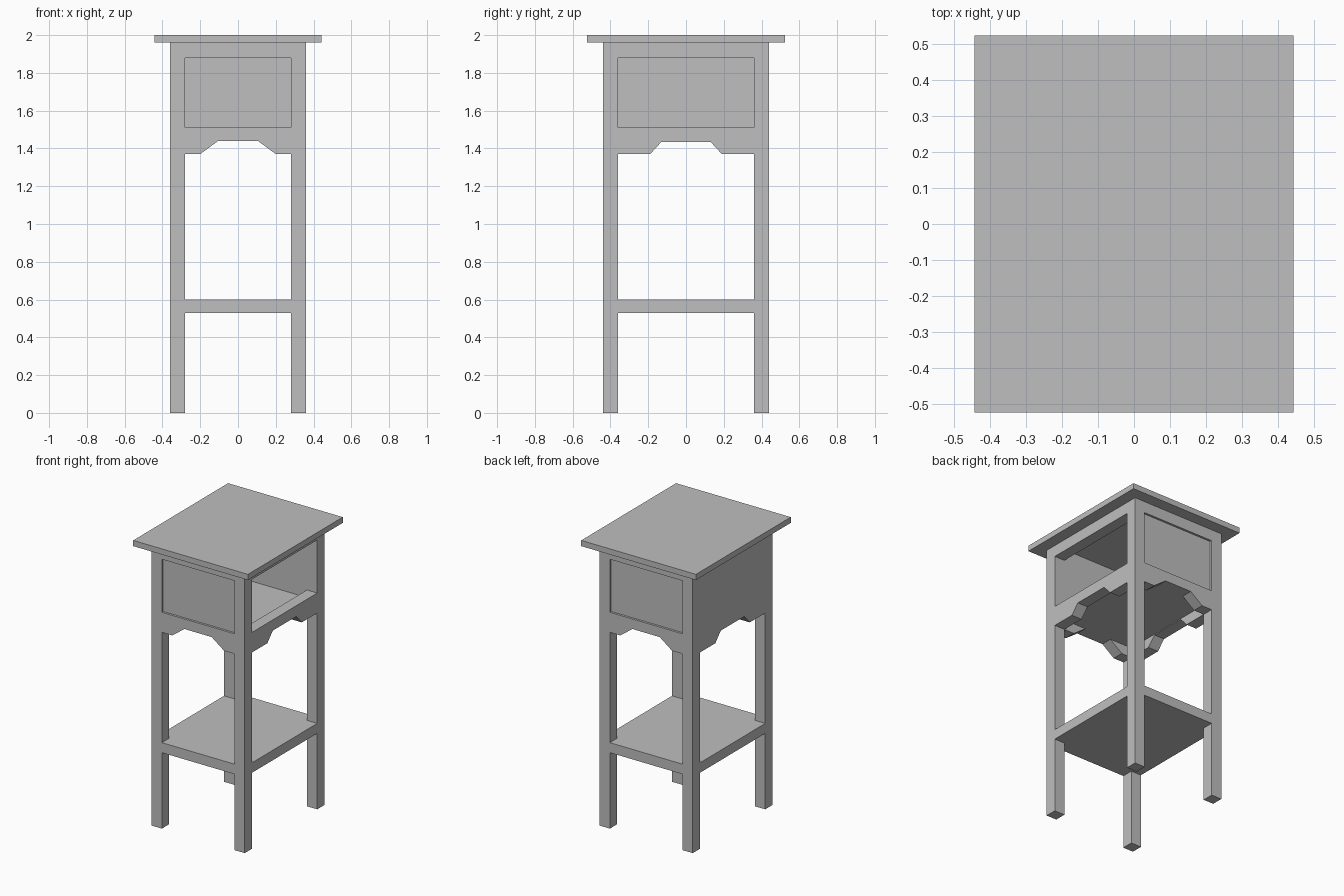
import bpy
import bmesh
from mathutils import Vector

cube = bpy.data.objects.get("Cube")
if cube:
    bpy.data.objects.remove(cube, do_unlink=True)

grey = bpy.data.materials.new("plain grey")
grey.use_nodes = True
GREY = (0.52, 0.52, 0.52, 1)
grey.diffuse_color = GREY
grey.node_tree.nodes["Principled BSDF"].inputs["Base Color"].default_value = GREY

HX, HY, LEG = 0.36, 0.44, 0.08            # half width, half depth, timber thickness
IX, IY = HX - LEG, HY - LEG               # inner faces of the legs
UNDER_TOP, OPEN_TOP, OPEN_BASE, APRON_BASE, ARCH = 1.96, 1.88, 1.51, 1.37, 1.44
INSET = 0.015


def finish(name, bm):
    bmesh.ops.recalc_face_normals(bm, faces=bm.faces)
    mesh = bpy.data.meshes.new(name)
    bm.to_mesh(mesh)
    bm.free()
    mesh.materials.append(grey)
    obj = bpy.data.objects.new(name, mesh)
    bpy.context.collection.objects.link(obj)
    return obj


def box(name, x, y, z):
    """Box spanning the given (low, high) ranges."""
    bm = bmesh.new()
    bmesh.ops.create_cube(bm, size=1)
    for v in bm.verts:
        v.co = Vector([(r[0] + r[1]) / 2 + c * (r[1] - r[0])
                       for c, r in zip(v.co, (x, y, z))])
    return finish(name, bm)


def apron(name, half, foot, crown, arch, place, depth):
    """Rail with a stepped arch, extruded through its thickness."""
    profile = [(-half, APRON_BASE), (-foot, APRON_BASE), (-crown, arch), (crown, arch),
               (foot, APRON_BASE), (half, APRON_BASE), (half, OPEN_BASE), (-half, OPEN_BASE)]
    bm = bmesh.new()
    face = bm.faces.new([bm.verts.new(place(a, z)) for a, z in profile])
    new = bmesh.ops.extrude_face_region(bm, geom=[face])["geom"]
    bmesh.ops.translate(bm, vec=depth, verts=[g for g in new if isinstance(g, bmesh.types.BMVert)])
    return finish(name, bm)


def span(side, inner, outer):
    return tuple(sorted((side * inner, side * outer)))


# Table top and lower shelf
box("table_top", (-0.443, 0.443), (-0.523, 0.523), (UNDER_TOP, 2.0))
box("shelf_middle", (-IX, IX), (-HY, HY), (0.53, 0.6))
for sx, side in ((1, "left"), (-1, "right")):
    box(f"shelf_edge_{side}", span(sx, IX, HX), (-IY, IY), (0.53, 0.6))

# Legs
for sx, side in ((1, "left"), (-1, "right")):
    for sy, end in ((-1, "front"), (1, "back")):
        box(f"{end}_{side}_leg", span(sx, IX, HX), span(sy, IY, HY), (0, UNDER_TOP))

# Front and back: arched apron, top rail, recessed panel
for sy, end in ((-1, "front"), (1, "back")):
    apron(f"{end}_apron", IX, 0.2, 0.105, ARCH,
          lambda a, z: (a, sy * IY, z), (0, sy * LEG, 0))
    box(f"{end}_top_rail", (-IX, IX), span(sy, IY, HY), (OPEN_TOP, UNDER_TOP))
    box(f"{end}_panel", (-IX, IX), span(sy, IY, HY - INSET), (OPEN_BASE, OPEN_TOP))

# Sides: arched aprons, open on one side, flush panel on the other
for sx, side in ((1, "left"), (-1, "right")):
    apron(f"{side}_apron", IY, 0.19, 0.13, ARCH - 0.005,
          lambda a, z: (sx * IX, a, z), (sx * LEG, 0, 0))
box("left_top_rail", (IX, HX), (-IY, IY), (OPEN_TOP, UNDER_TOP))
box("right_panel", (-HX, -IX), (-IY, IY), (OPEN_BASE, UNDER_TOP))

# Compartment floor
box("compartment_floor", (-IX, IX), (-IY, IY), (ARCH, 1.457))
